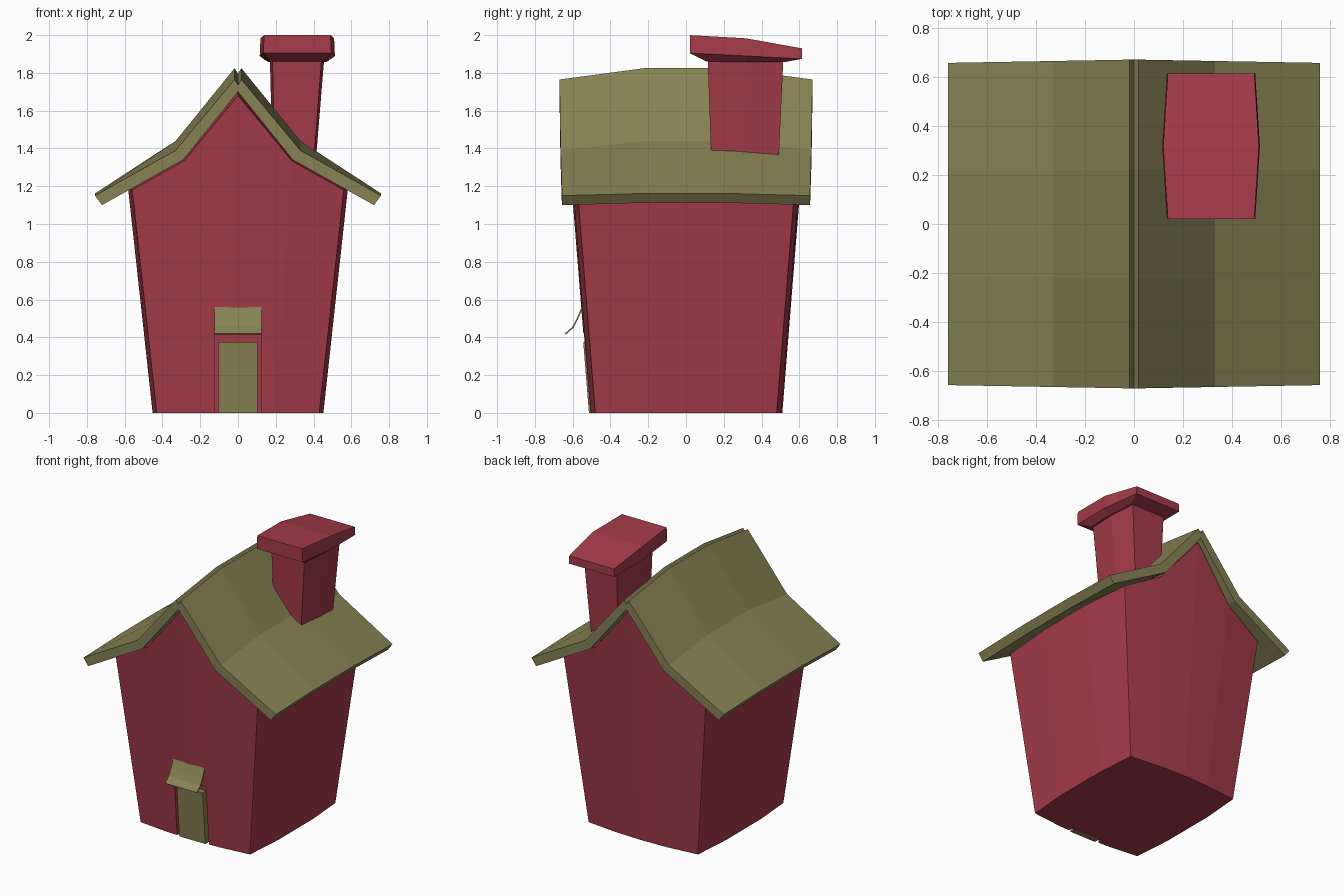
import bpy, bmesh

cube = bpy.data.objects.get("Cube")
if cube:
    bpy.data.objects.remove(cube, do_unlink=True)


def material(name, rgb):
    m = bpy.data.materials.new(name)
    m.use_nodes = True
    m.diffuse_color = (*rgb, 1)
    bsdf = next(n for n in m.node_tree.nodes if n.type == 'BSDF_PRINCIPLED')
    bsdf.inputs["Base Color"].default_value = (*rgb, 1)
    bsdf.inputs["Roughness"].default_value = 0.9
    return m


RED = material("barn red", (0.376, 0.045, 0.068))
OLIVE = material("olive green", (0.242, 0.225, 0.088))


def loft(name, sections, mat):
    """Skin closed sections; ends are filled by strips pairing point i with n-1-i."""
    bm = bmesh.new()
    rings = [[bm.verts.new(p) for p in s] for s in sections]
    n = len(rings[0])
    for a, b in zip(rings, rings[1:]):
        for i in range(n):
            j = (i + 1) % n
            bm.faces.new((a[i], a[j], b[j], b[i]))
    for r in (rings[0], rings[-1]):
        for i in range(n // 2 - 1):
            bm.faces.new((r[i], r[i + 1], r[n - 2 - i], r[n - 1 - i]))
    bmesh.ops.recalc_face_normals(bm, faces=bm.faces)
    me = bpy.data.meshes.new(name)
    bm.to_mesh(me)
    bm.free()
    me.materials.append(mat)
    ob = bpy.data.objects.new(name, me)
    bpy.context.collection.objects.link(ob)
    return ob


def mirrored(half):
    """Extend a run of points that starts on x = 0 to the -x side."""
    return [(-p[0], *p[1:]) for p in half[:0:-1]] + half


# House walls: flared, slightly bowed outward, with a kinked gable.
# Each point is (x, z at the gable ends, rise at the middle).
floor = mirrored([(0, 0, 0), (0.20, 0, 0), (0.43, 0, 0)])
gable = mirrored([(0, 1.68, 0.06), (0.285, 1.335, 0.05), (0.56, 1.18, 0.01)])


def wall_y(x, z):
    return 0.48 + 0.08 * z + 0.03 * (1 - (x / (0.43 + 0.11 * z)) ** 2)


def wall_section(side, middle):
    pts = []
    for x, z, rise in floor + gable[::-1]:
        if middle:
            bow = 0.022 if abs(x) > 0.4 else 0
            pts.append((x + (bow if x > 0 else -bow), side * 0.2, z + rise))
        else:
            pts.append((x, side * wall_y(x, z), z))
    return pts


walls = loft("house_walls", [wall_section(-1, False), wall_section(-1, True),
                             wall_section(1, True), wall_section(1, False)], RED)


# Slabs that follow the lean of the front wall
def leaning_slab(name, half_width, z0, z1, outer, inner, mat):
    def section(z):
        y = -0.51 - 0.08 * z
        w = half_width
        return [(-w, y - outer, z), (w, y - outer, z), (w, y + inner, z), (-w, y + inner, z)]
    return loft(name, [section(z0), section(z1)], mat)


# Doorway recess
cutter = leaning_slab("doorway_cutter", 0.125, -0.1, 0.42, 0.1, 0.035, RED)
cutter.hide_render = True
cut = walls.modifiers.new("doorway", 'BOOLEAN')
cut.operation = 'DIFFERENCE'
cut.solver = 'EXACT'
cut.object = cutter
bpy.context.view_layer.objects.active = walls
bpy.ops.object.modifier_apply(modifier=cut.name)
bpy.data.objects.remove(cutter, do_unlink=True)

leaning_slab("front_door", 0.102, 0, 0.375, 0.004, 0.04, OLIVE)

# Curved sheet canopy over the door
curve = [(-0.553, 0.56), (-0.578, 0.50), (-0.602, 0.455), (-0.642, 0.42)]
sheet = curve + [(y + 0.006, z - 0.005) for y, z in curve[::-1]]
loft("door_canopy", [[(x, y, z) for y, z in sheet] for x in (-0.125, 0.125)], OLIVE)

# Roof: two bent slopes with a notch along the ridge, sagging at both ends
roof_top = mirrored([(0, 1.735, 0.06), (0.018, 1.765, 0.06), (0.33, 1.39, 0.05), (0.757, 1.15, 0.012)])
roof_under = mirrored([(0, 1.70, 0.06), (0.01, 1.688, 0.06), (0.29, 1.34, 0.05), (0.72, 1.10, 0.012)])


def roof_section(side, middle):
    return [(x, side * (0.22 if middle else 0.67 - 0.018 * abs(x)), z + (rise if middle else 0))
            for x, z, rise in roof_top + roof_under[::-1]]


loft("roof", [roof_section(-1, False), roof_section(-1, True),
              roof_section(1, True), roof_section(1, False)], OLIVE)


# Chimney: rings bowed on the x sides, with heights for front, middle and back
def chimney_ring(x0, x1, y0, y1, bow, front, mid, back):
    ym = (y0 + y1) / 2
    return [(x0, y0, front), (x0 - bow, ym, mid), (x0, y1, back),
            (x1, y1, back), (x1 + bow, ym, mid), (x1, y0, front)]


loft("chimney_stack", [
    chimney_ring(0.195, 0.395, 0.137, 0.487, 0.01, 1.25, 1.25, 1.25),
    chimney_ring(0.183, 0.442, 0.115, 0.515, 0.014, 1.87, 1.87, 1.87)], RED)
loft("chimney_cap", [
    chimney_ring(0.172, 0.458, 0.11, 0.52, 0.01, 1.86, 1.857, 1.857),
    chimney_ring(0.134, 0.494, 0.02, 0.613, 0.019, 1.905, 1.89, 1.874),
    chimney_ring(0.138, 0.49, 0.02, 0.613, 0.019, 2.0, 1.983, 1.93)], RED)
